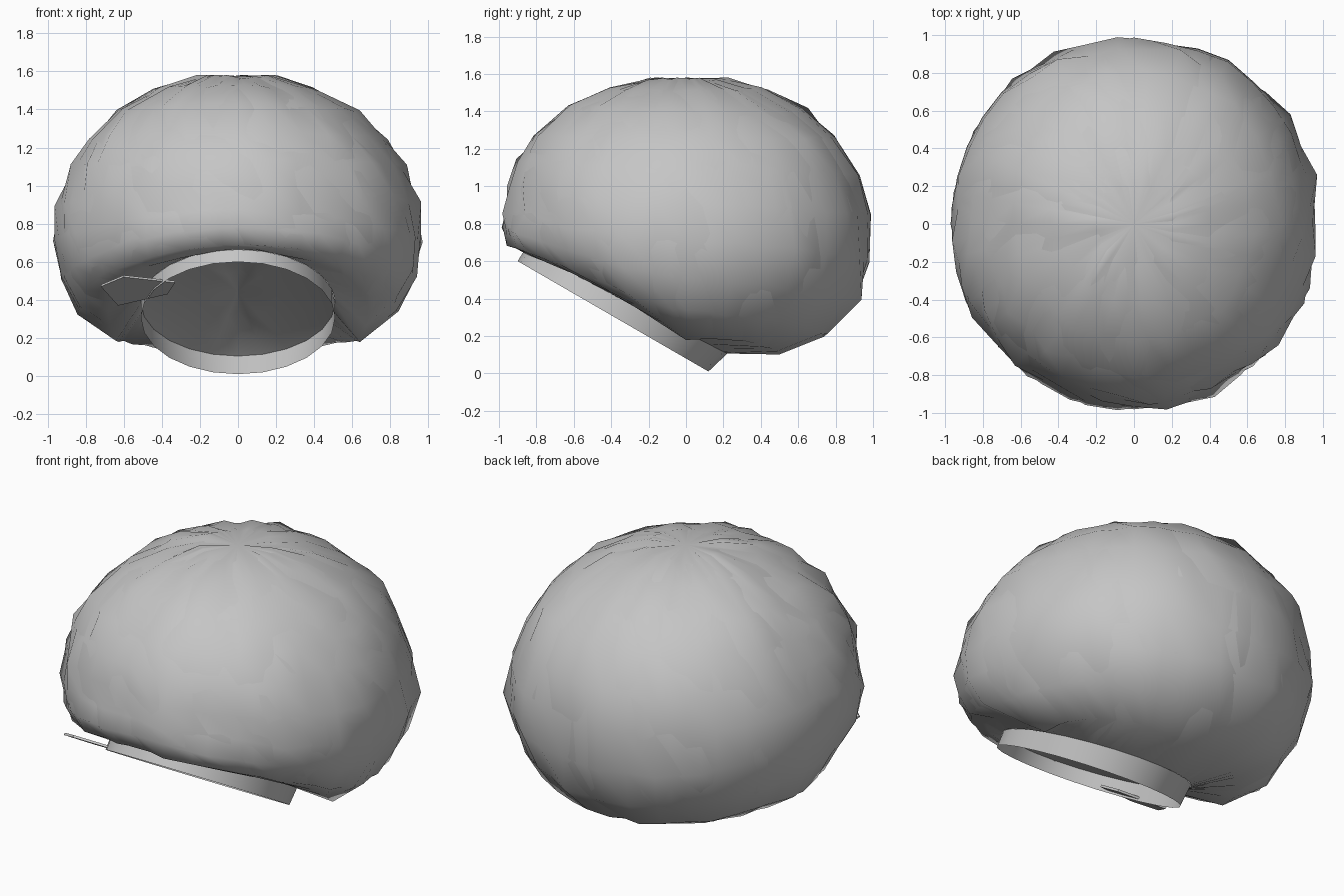
import bpy, bmesh, math, random
from mathutils import Vector

if "Cube" in bpy.data.objects:
    bpy.data.objects.remove(bpy.data.objects["Cube"])

grey = bpy.data.materials.new("soft grey")
grey.diffuse_color = (0.56, 0.56, 0.56, 1)
grey.use_nodes = True
grey.node_tree.nodes["Principled BSDF"].inputs["Base Color"].default_value = grey.diffuse_color

# Profiles (radius, height) from crown to underside
FRONT = [(.2, 1.57), (.4, 1.52), (.6, 1.43), (.78, 1.28), (.88, 1.14), (.925, 1.0),
         (.955, .87), (.975, .78), (.94, .69), (.89, .66)]
SIDE = [(.2, 1.57), (.4, 1.51), (.62, 1.39), (.76, 1.25), (.86, 1.1), (.94, .9),
        (.96, .7), (.92, .5), (.82, .33), (.64, .19)]
BACK = [(.2, 1.57), (.4, 1.52), (.62, 1.41), (.8, 1.26), (.92, 1.06), (.98, .85),
        (.97, .6), (.9, .38), (.74, .2), (.5, .11)]
SEG = 36


def rim(a, depth=0.0, scale=1.0):
    """Point on the tilted oval opening; depth runs out along its axis."""
    s, c = math.sin(a) * scale, math.cos(a) * scale
    return Vector((.51 * s, -.32 - .07 * depth - (.54 - .03 * depth) * c,
                   .385 - .08 * depth + (.28 + .015 * depth) * c))


def finish(name, bm, angle=60):
    bmesh.ops.recalc_face_normals(bm, faces=bm.faces)
    me = bpy.data.meshes.new(name)
    bm.to_mesh(me)
    bm.free()
    me.materials.append(grey)
    ob = bpy.data.objects.new(name, me)
    bpy.context.collection.objects.link(ob)
    bpy.context.view_layer.objects.active = ob
    ob.select_set(True)
    bpy.ops.object.shade_smooth_by_angle(angle=math.radians(angle))
    ob.select_set(False)
    return ob


def bridge(bm, rows):
    for r0, r1 in zip(rows, rows[1:]):
        for i in range(len(r0)):
            j = (i + 1) % len(r0)
            bm.faces.new((r0[i], r0[j], r1[j], r1[i]))


def shell(name, seed, twist):
    """Tousled rounded cap, swept around and tucked into the opening."""
    rng = random.Random(seed)
    bm = bmesh.new()
    rows = []
    angles = [2 * math.pi * (i + twist) / SEG for i in range(SEG)]
    n = len(FRONT)
    for k in range(n):
        row = []
        for a in angles:
            c = math.cos(a)
            end = FRONT if c > 0 else BACK
            t = (k / (n - 1)) ** 3 if c > 0 else 0
            w = c * c * (1 - t) + abs(c) * t
            r = SIDE[k][0] * (1 - w) + end[k][0] * w
            z = SIDE[k][1] * (1 - w) + end[k][1] * w
            if k < n - 1:
                r += .008 * math.sin(2 * a) ** 2 * min(1, k / 3)
                # mostly gentle waves with a few lifted tufts
                r += rng.uniform(-.012, .012) + .045 * rng.random() ** 6
            z += rng.uniform(-.012, .012)
            row.append(bm.verts.new((r * math.sin(a), max(-.995, -r * c), max(z, .1))))
        rows.append(row)
    rows.append([bm.verts.new(rim(a)) for a in angles])
    bridge(bm, rows)
    crown = bm.verts.new((0, 0, 1.575))
    for i in range(SEG):
        bm.faces.new((crown, rows[0][i], rows[0][(i + 1) % SEG]))
    return finish(name, bm)


shell("outer_hair", 3, 0)
shell("under_hair", 8, .5)

# Oval band around the opening
bm = bmesh.new()
bridge(bm, [[bm.verts.new(rim(2 * math.pi * i / 24, d)) for i in range(24)] for d in (0, 1)])
finish("opening_band", bm)

# Shallow lining that closes the opening, with a centre crease
bm = bmesh.new()
rows = []
for scale, depth in ((1, 0), (.75, -.3), (.4, -.45)):
    rows.append([bm.verts.new(rim(2 * math.pi * i / 24, depth, scale)) for i in range(24)])
for row in rows[1:]:
    for v in row:
        if abs(v.co.x) < .01:
            v.co += Vector((0, .02, .03))
bridge(bm, rows)
tip = bm.verts.new(rim(0, -.7, 0))
for i in range(24):
    bm.faces.new((tip, rows[-1][i], rows[-1][(i + 1) % 24]))
finish("lining", bm)

# Small loose lock beside the opening
bm = bmesh.new()
outline = [(-.72, .47), (-.6, .52), (-.33, .49), (-.37, .43), (-.63, .37)]
rows = [[bm.verts.new((x, -.48 - (z - .37) * 1.7 + d, z + d)) for x, z in outline]
        for d in (0, .01)]
bridge(bm, rows)
bm.faces.new(rows[0])
bm.faces.new(rows[1])
finish("loose_lock", bm, 30)
